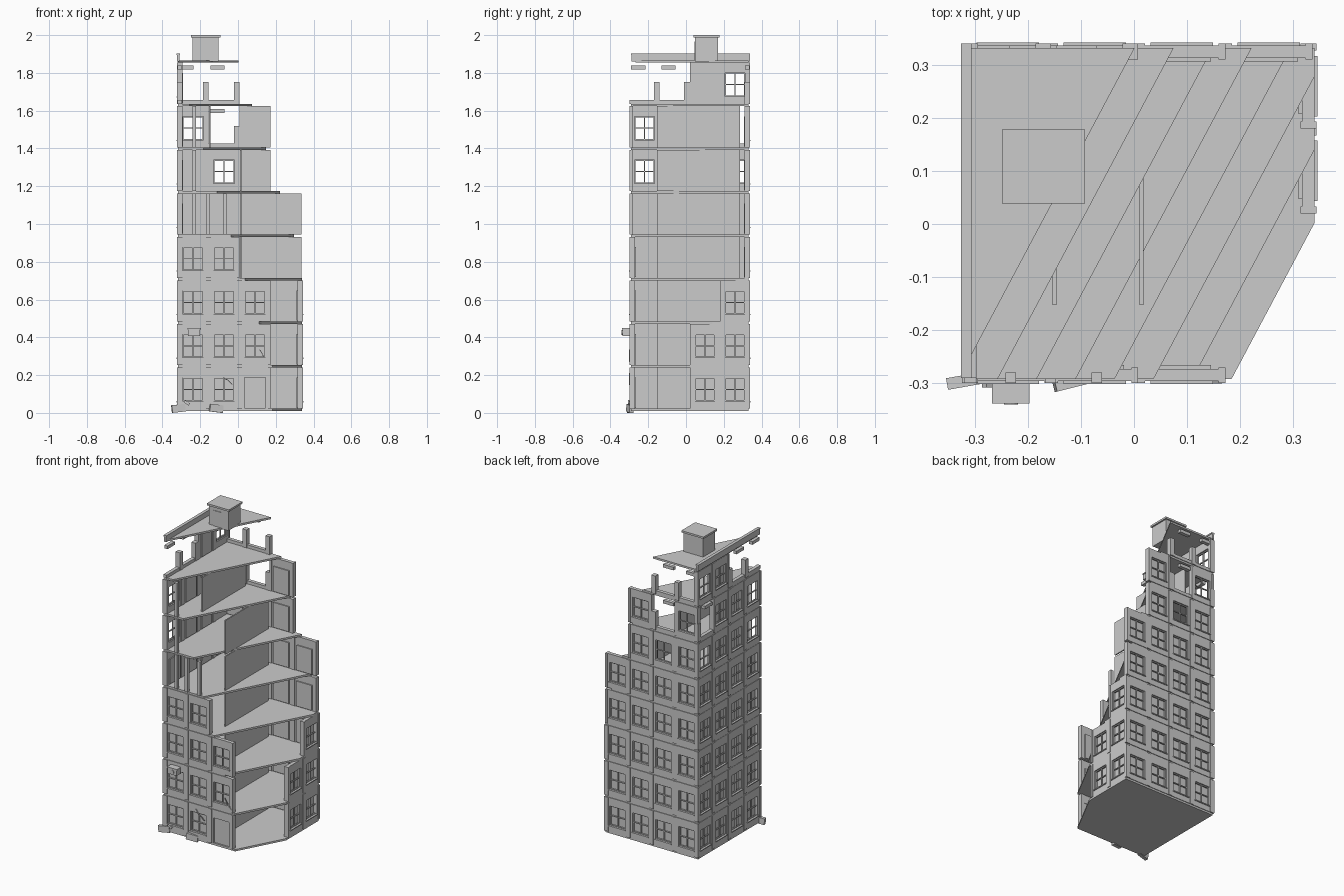
import bpy, bmesh, math
from mathutils import Vector, Matrix

cube = bpy.data.objects.get("Cube")
if cube:
    bpy.data.objects.remove(cube)

concrete = bpy.data.materials.new("grey_concrete")
concrete.use_nodes = True
GREY = (0.6, 0.6, 0.6, 1)
concrete.diffuse_color = GREY
concrete.node_tree.nodes["Principled BSDF"].inputs["Base Color"].default_value = GREY

STOREY, BASE = 0.2305, 0.016
SLAB = 0.006          # half slab thickness
SLOPE = 1.88          # direction of the diagonal break
parts = {}


def level(k):
    return BASE + STOREY * k


def box(name, lo, hi, turn=None):
    """Add a box, given by two corners, to the named part."""
    bm = parts.setdefault(name, bmesh.new())
    lo, hi = Vector(lo), Vector(hi)
    size = [abs(a) for a in hi - lo]
    m = Matrix.Translation((lo + hi) / 2)
    if turn:
        m = m @ turn
    bmesh.ops.create_cube(bm, size=1, matrix=m @ Matrix.Diagonal((*size, 1)))


# Each wall: start along its run, module width, mapping of (run, outward) to (x, y)
WALLS = {
    "front": (-0.32, 0.164, lambda u, d: (u, -0.30 - d)),
    "back": (-0.32, 0.164, lambda u, d: (u, 0.34 + d)),
    "left": (-0.30, 0.16, lambda u, d: (-0.324 - d, u)),
    "right": (-0.30, 0.16, lambda u, d: (0.344 + d, u)),
}


def wall_box(wall, part, u, d, z):
    place = WALLS[wall][2]
    box(wall + "_" + part, (*place(u[0], d[0]), z[0]), (*place(u[1], d[1]), z[1]))


def span(wall, i):
    start, width, _ = WALLS[wall]
    return start + i * width, start + (i + 1) * width


def module(wall, i, k, kind="window"):
    """One bay: kind is window, open, door or broken."""
    a, b = span(wall, i)
    z0, z1 = level(k) + SLAB, level(k + 1) - SLAB
    thick, panel = (-0.03, 0), (-0.027, -0.004)
    if kind == "broken":
        wall_box(wall, "broken_sill", (a, b), panel, (z0, z0 + 0.02))
        wall_box(wall, "broken_post", (b - 0.03, b), thick, (z0, z0 + 0.115))
        wall_box(wall, "broken_lintel", (a + 0.01, a + 0.085), panel, (z1 - 0.035, z1 - 0.015))
        return
    # pilasters either side
    for u in ((a, a + 0.013), (b - 0.013, b)):
        wall_box(wall, "pilasters", u, thick, (z0, z1))
    # wall around the opening
    l, r = a + 0.027, b - 0.027
    bottom = z0 + (0.004 if kind == "door" else 0.04)
    top = z0 + 0.165
    wall_box(wall, "wall", (a + 0.013, l), panel, (z0, z1))
    wall_box(wall, "wall", (r, b - 0.013), panel, (z0, z1))
    wall_box(wall, "wall", (l, r), panel, (z0, bottom))
    wall_box(wall, "wall", (l, r), panel, (top, z1))
    if kind == "door":
        wall_box(wall, "door", (l, r), (-0.024, -0.014), (bottom, top))
        return
    # window frame with one upright and one crossbar, and a sill
    mid, half, t, d = (l + r) / 2, (bottom + top) / 2, 0.005, (-0.019, -0.011)
    for u in ((l, l + t), (mid - t / 2, mid + t / 2), (r - t, r)):
        wall_box(wall, "window_frames", u, d, (bottom, top))
    for z in ((bottom, bottom + t), (half - t / 2, half + t / 2), (top - t, top)):
        wall_box(wall, "window_frames", (l, r), d, z)
    wall_box(wall, "window_sills", (l - 0.004, r + 0.004), (-0.012, 0.002), (bottom - 0.006, bottom))
    # closed board on the inside
    if kind == "window":
        wall_box(wall, "window_boards", (l, r), (-0.034, -0.026), (z0 + 0.005, top))


# Which bays survive on each storey
special = {
    ("front", 2, 0): "door",
    ("back", 1, 5): "open", ("back", 0, 6): "open", ("back", 1, 6): "broken",
    ("back", 0, 7): "broken", ("back", 1, 7): "broken",
    ("left", 0, 5): "open", ("left", 3, 5): "open", ("left", 0, 6): "open",
    ("left", 3, 6): "broken", ("left", 0, 7): "broken", ("left", 1, 7): "broken",
    ("left", 3, 7): "open",
}
for k in range(8):
    bays = {
        "front": range(3 if k < 3 else 2 if k == 3 else 0),
        "back": range(4 if k < 5 else 3 if k < 7 else 2),
        "left": range(4),
        "right": range(2 if k < 2 else 3 if k == 2 else 4, 4),
    }
    for wall, run in bays.items():
        for i in run:
            module(wall, i, k, special.get((wall, i, k), "window"))

# Posts left standing where the front wall has fallen
for k in (4, 5, 6):
    z = (level(k) + SLAB, level(k + 1) - SLAB)
    wall_box("front", "posts", (-0.32, -0.305), (-0.03, 0), z)
    wall_box("front", "posts", (-0.242, -0.222), (-0.02, 0), z)
z = (level(4) + SLAB, level(5) - SLAB)
wall_box("front", "posts", (-0.168, -0.148), (-0.02, 0), z)
wall_box("front", "posts", (-0.08, -0.06), (-0.02, 0), z)

# Floor slabs, each cut back further by the diagonal break
for k in range(9):
    name = "roof_slab" if k == 8 else "floor_slab_%d" % k
    box(name, (-0.318, -0.292, level(k) - SLAB), (0.34, 0.332, level(k) + SLAB))
    bm = parts[name]
    cut = 0.185 - 0.0735 * max(0, k - 1)
    bmesh.ops.bisect_plane(bm, geom=bm.verts[:] + bm.edges[:] + bm.faces[:],
                           plane_co=(cut, -0.29, 0), plane_no=(SLOPE, -1, 0), clear_outer=True)
    bmesh.ops.holes_fill(bm, edges=[e for e in bm.edges if e.is_boundary])

# Inner partitions
for k in range(7):
    x = 0.014 if k < 6 else -0.15
    box("partition", (x - 0.004, -0.153, level(k) + SLAB), (x + 0.004, 0.285, level(k + 1) - SLAB))

# Parapet and stair hut on the roof
roof = level(8)
box("parapet", (-0.323, -0.288, roof), (-0.309, 0.34, roof + 0.04))
box("parapet_ledge", (-0.326, -0.29, roof + 0.034), (-0.306, 0.34, roof + 0.042))
box("roof_hut", (-0.24, 0.048, roof), (-0.102, 0.17, 1.99))
box("roof_hut_cap", (-0.249, 0.039, 1.988), (-0.092, 0.178, 2.0))
box("roof_hut_door", (-0.21, 0.045, roof + SLAB), (-0.15, 0.049, 1.965))

# Air conditioner under a front window
box("air_conditioner", (-0.264, -0.336, 0.408), (-0.2, -0.295, 0.45))
box("air_conditioner_lid", (-0.268, -0.338, 0.442), (-0.197, -0.3, 0.45))
fan = parts.setdefault("air_conditioner_fan", bmesh.new())
bmesh.ops.create_cone(fan, cap_ends=True, segments=12, radius1=0.013, radius2=0.013, depth=0.005,
                      matrix=Matrix.Translation((-0.232, -0.338, 0.426)) @ Matrix.Rotation(math.pi / 2, 4, 'X'))

# Rubble at the foot of the front wall
for x, y, yaw, tilt in ((-0.315, -0.295, 10, -6), (-0.115, -0.297, 14, 7)):
    turn = Matrix.Rotation(math.radians(yaw), 4, 'Z') @ Matrix.Rotation(math.radians(tilt), 4, 'Y')
    box("rubble", (x - 0.036, y - 0.011, 0.004), (x + 0.036, y + 0.011, 0.044), turn)
turn = Matrix.Rotation(0.6, 4, 'Y')
box("rubble", (-0.285, -0.308, 0.046), (-0.255, -0.292, 0.06), turn)

# Cracks in the front wall
cracks = (((-0.09, 0.21), (-0.07, 0.18), (-0.055, 0.175), (-0.03, 0.15)),
          ((0.115, 0.335), (0.13, 0.31), (0.135, 0.295), (0.165, 0.27)))
for path in cracks:
    for (xa, za), (xb, zb) in zip(path, path[1:]):
        length = math.hypot(xb - xa, zb - za) / 2
        x, z = (xa + xb) / 2, (za + zb) / 2
        turn = Matrix.Rotation(-math.atan2(zb - za, xb - xa), 4, 'Y')
        box("front_cracks", (x - length, -0.301, z - 0.002), (x + length, -0.295, z + 0.002), turn)

# Make the objects
for name, bm in parts.items():
    bmesh.ops.recalc_face_normals(bm, faces=bm.faces[:])
    mesh = bpy.data.meshes.new(name)
    bm.to_mesh(mesh)
    bm.free()
    mesh.materials.append(concrete)
    bpy.context.scene.collection.objects.link(bpy.data.objects.new(name, mesh))
